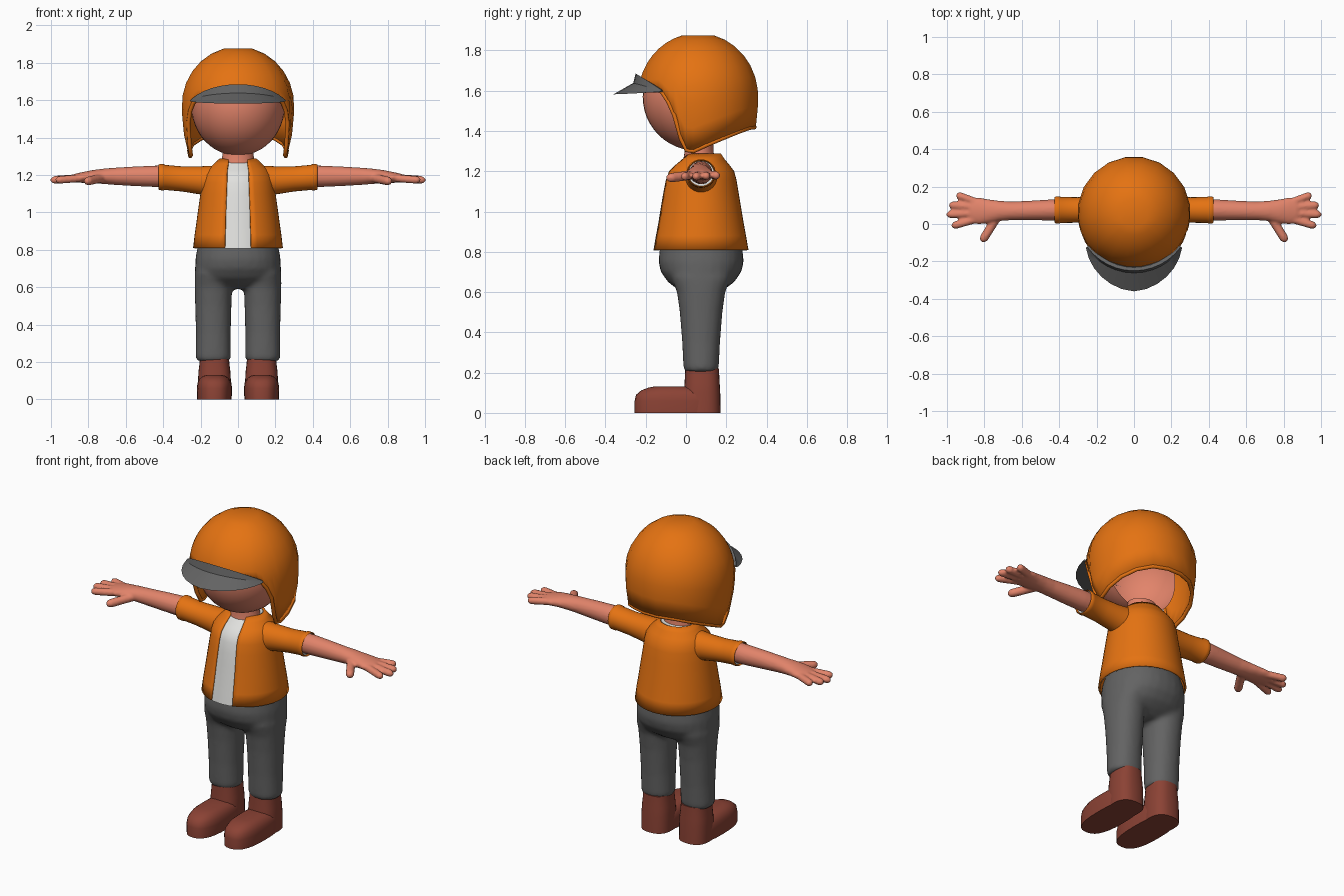
import bpy, bmesh, math
from mathutils import Vector

if "Cube" in bpy.data.objects:
    bpy.data.objects.remove(bpy.data.objects["Cube"])


def material(name, rgb):
    m = bpy.data.materials.new(name)
    m.diffuse_color = (*rgb, 1)
    m.use_nodes = True
    m.node_tree.nodes["Principled BSDF"].inputs["Base Color"].default_value = m.diffuse_color
    return m


ORANGE = material("orange", (0.78, 0.17, 0.006))
GREY = material("dark grey", (0.125, 0.125, 0.125))
SKIN = material("skin", (0.76, 0.23, 0.145))
BROWN = material("red brown", (0.26, 0.055, 0.035))
WHITE = material("white", (0.75, 0.75, 0.73))


def loft(bm, rings, cap=True, closed=True):
    """Skin a list of equally long point rings."""
    vs = [[bm.verts.new(p) for p in r] for r in rings]
    n = len(vs[0])
    for a, b in zip(vs, vs[1:]):
        for i in range(n if closed else n - 1):
            j = (i + 1) % n
            bm.faces.new((a[i], a[j], b[j], b[i]))
    if cap:
        bm.faces.new(vs[0][::-1])
        bm.faces.new(vs[-1])


def circle(c, u, v, n=28, p=2.0):
    """Superellipse ring around c, spanned by vectors u and v."""
    c, u, v = Vector(c), Vector(u), Vector(v)
    f = lambda k: math.copysign(abs(k) ** (2 / p), k)
    return [c + u * f(math.cos(t)) + v * f(math.sin(t))
            for t in (2 * math.pi * i / n for i in range(n))]


def zring(z, cx, cy, rx, ry, p=2.0):
    return circle((cx, cy, z), (rx, 0, 0), (0, ry, 0), p=p)


def xring(x, cy, cz, ry, rz):
    return circle((x, cy, cz), (0, ry, 0), (0, 0, rz))


def finger(bm, a, b, r):
    a, b = Vector(a), Vector(b)
    d = (b - a).normalized()
    u = d.cross((0, 0, 1)).normalized()
    v = d.cross(u)
    loft(bm, [circle(a.lerp(b, t), u * r * k, v * r * k, 14)
              for t, k in ((0, 1), (.4, 1), (.86, 1), (.95, .75), (1, .35))])


def finish(name, bm, mat, mirror=False, voxel=0, smooth=0, thick=0, angle=40):
    bmesh.ops.recalc_face_normals(bm, faces=bm.faces)
    me = bpy.data.meshes.new(name)
    bm.to_mesh(me)
    bm.free()
    me.materials.append(mat)
    ob = bpy.data.objects.new(name, me)
    bpy.context.collection.objects.link(ob)
    bpy.ops.object.select_all(action='DESELECT')
    ob.select_set(True)
    bpy.context.view_layer.objects.active = ob
    bpy.ops.object.shade_smooth_by_angle(angle=math.radians(angle))
    if thick:
        s = ob.modifiers.new("thickness", 'SOLIDIFY')
        s.thickness = thick
        s.offset = -1
    if mirror:
        m = ob.modifiers.new("mirror", 'MIRROR')
        m.use_mirror_merge = False
    if voxel:
        r = ob.modifiers.new("blend", 'REMESH')
        r.mode = 'VOXEL'
        r.voxel_size = voxel
        r.use_smooth_shade = True
        s = ob.modifiers.new("smooth", 'SMOOTH')
        s.factor = 0.5
        s.iterations = smooth
    return ob


# Boots: rounded foot plus ankle shaft
bm = bmesh.new()
foot = [(0, -.255, .165, .092), (.06, -.255, .165, .094), (.09, -.248, .16, .09),
        (.112, -.222, .13, .078), (.126, -.185, .06, .06), (.132, -.15, 0, .035)]
loft(bm, [zring(z, .126, (a + b) / 2, rx, (b - a) / 2, 2.6) for z, a, b, rx in foot])
shaft = [(.0, .088, .092), (.1, .088, .09), (.15, .085, .087), (.19, .08, .085), (.22, .078, .084)]
loft(bm, [zring(z, .126, .08, rx, ry, 2.5) for z, rx, ry in shaft])
finish("boots", bm, BROWN, mirror=True)

# Trousers: pelvis and two legs blended together
bm = bmesh.new()
hips = [(.59, .10, .07), (.62, .19, .125), (.65, .222, .165), (.70, .23, .2),
        (.75, .228, .212), (.81, .218, .206), (.86, .20, .19)]
loft(bm, [zring(z, 0, .075, rx, ry, 2.2) for z, rx, ry in hips])
for s in (-1, 1):
    leg = [(.205, .086, .08), (.225, .094, .088), (.35, .093, .094), (.5, .097, .106),
           (.6, .1, .12), (.68, .1, .15)]
    loft(bm, [zring(z, s * .132, .075, rx, ry, 2.2) for z, rx, ry in leg])
finish("trousers", bm, GREY, voxel=.014, smooth=4)

# Shirt and open jacket share one torso profile: z, rx, ry, centre y, opening half width
torso = [(.81, .24, .24, .07, .072), (.88, .232, .228, .07, .07), (.95, .222, .215, .07, .068),
         (1.03, .211, .202, .07, .066), (1.1, .201, .19, .07, .063), (1.16, .193, .179, .071, .061),
         (1.2, .183, .166, .073, .06), (1.23, .163, .14, .077, .058),
         (1.26, .128, .11, .082, .053), (1.287, .1, .088, .086, .05)]
bm = bmesh.new()
loft(bm, [zring(z - .004, 0, cy, rx - .008, ry - .008) for z, rx, ry, cy, w in torso], cap=False)
loft(bm, [zring(1.278, 0, .086, .092, .08), zring(1.28, 0, .08, .06, .05)], cap=False)
finish("shirt", bm, WHITE)

bm = bmesh.new()
rings = []
for z, rx, ry, cy, w in torso:
    a0 = math.asin(w / rx)
    angles = [a0 + (2 * math.pi - 2 * a0) * i / 40 for i in range(41)]
    rings.append([(rx * math.sin(a), cy - ry * math.cos(a), z) for a in angles])
loft(bm, rings, cap=False, closed=False)
finish("jacket", bm, ORANGE, thick=.012, angle=50)

# Sleeves with white lining
bm = bmesh.new()
sleeve = [(.1, 1.16, .09, .09), (.16, 1.166, .08, .083), (.2, 1.171, .073, .075),
          (.3, 1.179, .068, .067), (.39, 1.187, .069, .067), (.4, 1.188, .073, .071),
          (.418, 1.189, .073, .07), (.424, 1.189, .068, .066), (.41, 1.189, .064, .062)]
loft(bm, [xring(x, .075, cz, ry, rz) for x, cz, ry, rz in sleeve], cap=False)
finish("sleeves", bm, ORANGE, mirror=True, angle=60)
bm = bmesh.new()
loft(bm, [xring(.412, .075, 1.189, .066, .064), xring(.408, .075, 1.189, .04, .04)], cap=False)
finish("sleeve_lining", bm, WHITE, mirror=True)

# Arms and hands
bm = bmesh.new()
arm = [(.37, .075, 1.193, .056, .058), (.45, .075, 1.193, .056, .057), (.56, .072, 1.193, .052, .052),
       (.66, .07, 1.193, .05, .046), (.72, .07, 1.193, .054, .041), (.78, .068, 1.191, .064, .035),
       (.83, .07, 1.187, .072, .029), (.875, .072, 1.183, .066, .023)]
loft(bm, [xring(*s) for s in arm])
for a, b, r in [((.83, .112, 1.185), (.95, .157, 1.178), .021),
                ((.84, .09, 1.185), (.99, .102, 1.175), .021),
                ((.84, .058, 1.185), (1.003, .05, 1.172), .021),
                ((.83, .03, 1.184), (.975, -.012, 1.172), .021),
                ((.72, .055, 1.185), (.815, -.095, 1.165), .024)]:
    finger(bm, a, b, r)
finish("arms", bm, SKIN, mirror=True, voxel=.008, smooth=3)

# Face (front of the head only) and neck
bm = bmesh.new()
bmesh.ops.create_uvsphere(bm, u_segments=40, v_segments=24, radius=1)
for v in bm.verts:
    v.co = (v.co.x * .25, .05 + v.co.y * .265, 1.57 + v.co.z * .267)
bmesh.ops.delete(bm, geom=[v for v in bm.verts if v.co.y > .06], context='VERTS')
finish("face", bm, SKIN)
bm = bmesh.new()
loft(bm, [zring(z, 0, .065, r, r * .85) for z, r in ((1.2, .1), (1.27, .09), (1.3, .084), (1.33, .084))])
finish("neck", bm, SKIN)

# Helmet shell: dome whose lower edge height depends on the azimuth from the front
EDGE = [(0, 1.61), (48, 1.61), (54, 1.585), (60, 1.545), (66, 1.48), (72, 1.36), (77, 1.305),
        (85, 1.30), (99, 1.33), (117, 1.365), (135, 1.395), (153, 1.415), (180, 1.42)]


def edge_height(a):
    for (a0, z0), (a1, z1) in zip(EDGE, EDGE[1:]):
        if a <= a1:
            return z0 + (z1 - z0) * (a - a0) / (a1 - a0)


def polar(az, r, z):
    a = math.radians(az)
    return Vector((r * math.sin(a), .06 - r * math.cos(a), z))


half = [9, 27, 42, 48, 54, 60, 66, 72, 77, 85, 99, 117, 135, 153, 171]
azimuths = half + [360 - a for a in reversed(half)]
ROWS, START = 8, math.radians(15)
rings = [[] for _ in range(ROWS + 1)]
for az in azimuths:
    dz = edge_height(min(az, 360 - az)) - 1.57
    end = math.acos(dz / (.316 if dz > 0 else .55))
    for i, ring in enumerate(rings):
        phi = START + (end - START) * i / ROWS
        h = math.cos(phi) * (.316 if phi < math.pi / 2 else .55)
        ring.append(polar(az, .302 * math.sin(phi), 1.57 + h))
bm = bmesh.new()
loft(bm, rings, cap=False)
bm.verts.ensure_lookup_table()
bm.faces.new(bm.verts[:len(azimuths)])
finish("helmet", bm, ORANGE, thick=.015, angle=50)

# Beaded helmet edge
cu = bpy.data.curves.new("helmet_trim", 'CURVE')
cu.dimensions = '3D'
cu.bevel_depth = .011
cu.bevel_resolution = 2
sp = cu.splines.new('POLY')
sp.points.add(len(azimuths) - 1)
for pt, co in zip(sp.points, rings[-1]):
    pt.co = (co.x * .975, .06 + (co.y - .06) * .975, co.z, 1)
sp.use_cyclic_u = True
cu.materials.append(ORANGE)
bpy.context.collection.objects.link(bpy.data.objects.new("helmet_trim", cu))

# Visor: wedge brim with an upright lip against the helmet
bm = bmesh.new()
sections = []
for i in range(-6, 7):
    u = abs(i / 6)
    k, az = 1 - u * u, 54 * i / 6
    sections.append([polar(az, .318 + .102 * (1 - u ** 1.5), 1.595 - .013 * k),
                     polar(az, .314 + .008 * k, 1.6 + .038 * k),
                     polar(az, .31, 1.604 + .081 * k),
                     polar(az, .292, 1.602 + .07 * k),
                     polar(az, .272, 1.592)])
loft(bm, sections)
finish("visor", bm, GREY, angle=30)
